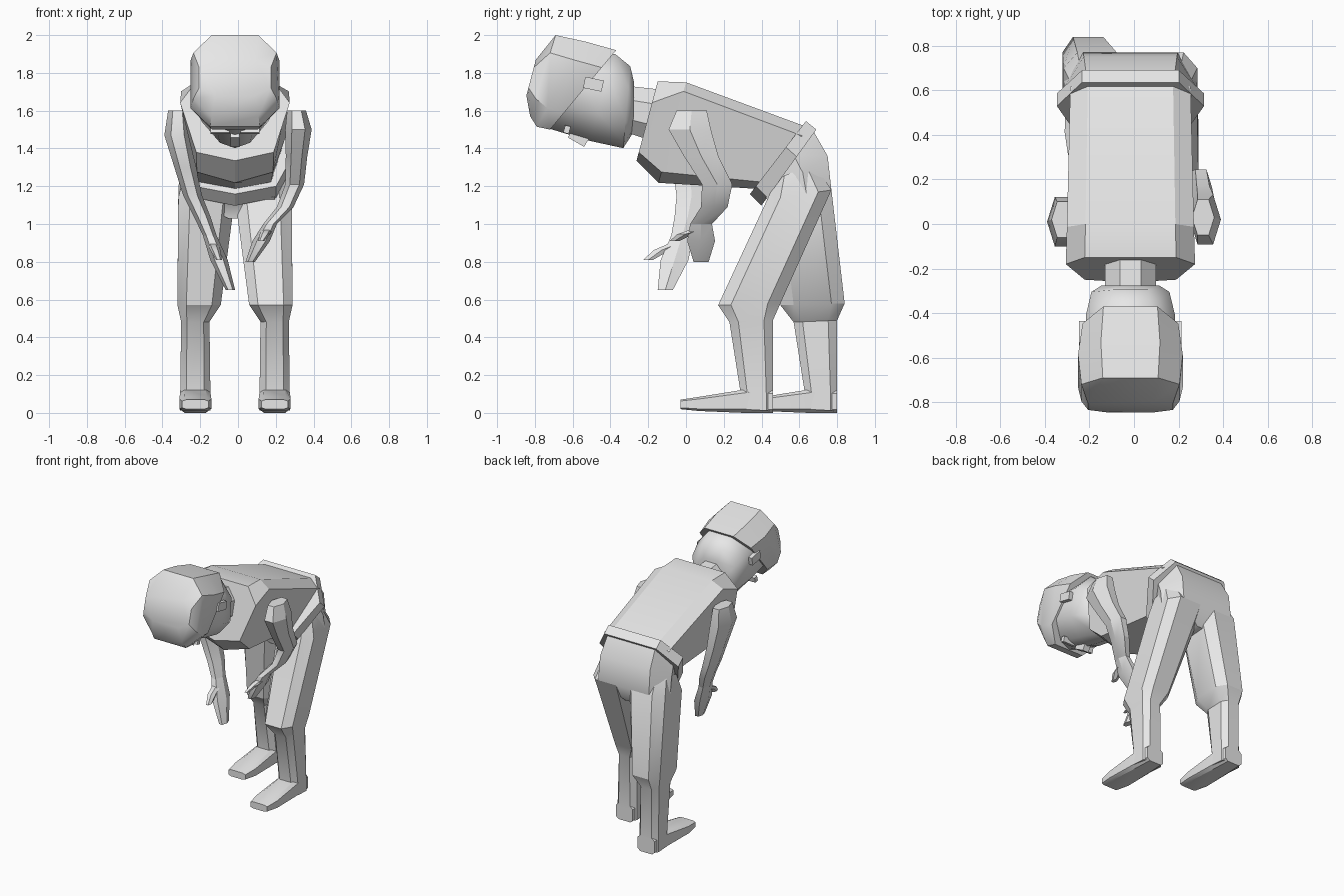
import bpy
import bmesh
from math import sin, cos, pi, radians, copysign
from mathutils import Vector

default_cube = bpy.data.objects.get("Cube")
if default_cube:
    bpy.data.objects.remove(default_cube, do_unlink=True)

# One plain material for the whole figure
grey = bpy.data.materials.new("plain grey")
grey.use_nodes = True
grey.diffuse_color = (.8, .8, .8, 1)
shader = grey.node_tree.nodes["Principled BSDF"]
shader.inputs["Base Color"].default_value = grey.diffuse_color

middle = -.016  # body centre line


def finish(name, bm, sharp):
    """Turn a bmesh into a shaded object."""
    bmesh.ops.recalc_face_normals(bm, faces=bm.faces)
    mesh = bpy.data.meshes.new(name)
    bm.to_mesh(mesh)
    bm.free()
    mesh.materials.append(grey)
    part = bpy.data.objects.new(name, mesh)
    bpy.context.collection.objects.link(part)
    bpy.ops.object.select_all(action='DESELECT')
    part.select_set(True)
    bpy.context.view_layer.objects.active = part
    bpy.ops.object.shade_smooth_by_angle(angle=radians(sharp))


def section(sides, power, keel):
    """Polygon as (share of half-width, share from top to low); a lower power is squarer."""
    turn = pi / sides if sides % 4 == 0 else 0
    angles = [turn + 2 * pi * step / sides for step in range(sides)]
    across = [copysign(abs(cos(angle)) ** power, cos(angle)) for angle in angles]
    along = [copysign(abs(sin(angle)) ** power, sin(angle)) for angle in angles]
    points = [(w / max(across), .5 - .5 * t / max(along)) for w, t in zip(across, along)]
    if keel:
        points.insert(sides - sides // 4, (0, 1 + keel))
    return points


def ring(half, top, low, x=middle, side=.5):
    """Half-width, top and low ends as (y, z), centre x, and where the ring is widest."""
    return x, half, Vector(top), Vector(low), side


def loft(name, rings, sides=8, power=1, keel=0, sharp=30):
    """Skin a closed solid over a row of rings."""
    bm = bmesh.new()
    outline = section(sides, power, keel)
    loops = []
    for x, half, top, low, side in rings:
        loop = []
        for w, t in outline:
            shift = (side - .5) * max(0, 1 - abs(2 * t - 1))
            loop.append(bm.verts.new((x + half * w, *top.lerp(low, t + shift))))
        loops.append(loop)
    for loop, following in zip(loops, loops[1:]):
        for i in range(len(loop)):
            bm.faces.new((loop[i - 1], loop[i], following[i], following[i - 1]))
    bm.faces.new(loops[0])
    bm.faces.new(loops[-1])
    finish(name, bm, sharp)


def limb(name, joints, halves):
    """Six-sided limb through joints, deeper than it is wide."""
    rings = []
    for joint, half in zip(joints, halves):
        x, y, z = joint
        depth = half * 1.6
        rings.append(ring(half, top=(y - depth, z), low=(y + depth, z), x=x))
    loft(name, rings, sides=6)


def box(name, centre, size, tilt=0):
    """Block turned about the x axis."""
    bm = bmesh.new()
    bmesh.ops.create_cube(bm, size=1)
    bmesh.ops.scale(bm, vec=size, verts=bm.verts)
    for vert in bm.verts:
        y, z = vert.co.yz
        turn = radians(tilt)
        vert.co.yz = y * cos(turn) - z * sin(turn), y * sin(turn) + z * cos(turn)
    bmesh.ops.translate(bm, vec=centre, verts=bm.verts)
    finish(name, bm, sharp=30)


# Torso, belt and hips
loft("torso", [
    ring(half=.29, top=(-.15, 1.755), low=(-.25, 1.38), side=.3),
    ring(half=.285, top=(0, 1.75), low=(-.13, 1.275), side=.1),
    ring(half=.27, top=(.65, 1.51), low=(.42, 1.22), side=.15),
], sides=6, power=.5, keel=.12, sharp=20)
loft("belt", [
    ring(half=.33, top=(.635, 1.545), low=(.37, 1.2), side=.4),
    ring(half=.33, top=(.69, 1.5), low=(.43, 1.14), side=.4),
], sides=6, power=.6, keel=.12, sharp=20)
loft("hips", [
    ring(half=.28, top=(.67, 1.5), low=(.42, 1.16), side=.4),
    ring(half=.295, top=(.75, 1.36), low=(.42, 1.14), side=.4),
    ring(half=.3, top=(.77, 1.18), low=(.44, 1.12), side=.4),
    ring(half=.05, top=(.7, 1.05), low=(.46, 1.03)),
], sides=6, power=.5, sharp=40)

# Legs: the left one steps forward, the right one stays behind
for name, side, heel, knee, shin in [
        ("left", 1, .46, .17, .23), ("right", -1, .8, .5, .57)]:
    hip_x = middle + side * .15
    knee_x = middle + side * .19
    foot_x = middle + side * .21
    ankle = heel - .17
    toe = heel - .49
    loft(name + "_leg", [
        ring(half=.12, top=(.48, 1.24), low=(.68, 1.32), x=hip_x),
        ring(half=.15, top=(.43, 1.13), low=(.77, 1.18), x=hip_x),
        ring(half=.115, top=(knee, .57), low=(heel + .04, .58), x=knee_x),
        ring(half=.075, top=(shin, .48), low=(heel, .49), x=foot_x),
        ring(half=.08, top=(ankle, .1), low=(heel, .1), x=foot_x),
        ring(half=.08, top=(ankle, .02), low=(heel, .01), x=foot_x),
    ], power=.6)
    loft(name + "_foot", [
        ring(half=.07, top=(toe, .07), low=(toe, .02), x=foot_x),
        ring(half=.085, top=(toe + .1, .085), low=(toe + .1, .01), x=foot_x),
        ring(half=.08, top=(heel - .11, .13), low=(heel - .15, 0), x=foot_x),
        ring(half=.07, top=(heel, .12), low=(heel, 0), x=foot_x),
    ], power=.4, sharp=25)

# Arms from shoulder to wrist, each with a hand and a thumb
arm_paths = {
    "left": [(.31, .03, 1.6), (.32, .02, 1.5), (.31, .08, 1.36), (.3, .165, 1.21),
             (.25, .15, 1.09), (.17, .08, 1)],
    "right": [(-.32, .02, 1.6), (-.32, .01, 1.47), (-.28, .02, 1.3), (-.24, .03, 1.15),
              (-.19, .01, 1.04), (-.15, -.02, .94)],
}
fingertips = {"left": (.065, .08, .8), "right": (-.04, -.11, .65)}
for name, path in arm_paths.items():
    limb(name + "_arm", path, halves=(.05, .07, .057, .05, .044, .036))
    wrist, tip = Vector(path[-1]), Vector(fingertips[name])
    palm = wrist.lerp(tip, .45)
    limb(name + "_hand", (wrist, palm, tip), halves=(.036, .046, .025))
    thumb = palm + Vector((0, -.14, 0))
    limb(name + "_thumb", (wrist.lerp(palm, .3), wrist.lerp(thumb, .6), thumb),
         halves=(.03, .027, .016))

# Neck and head, bowed so the face points down
loft("neck", [
    ring(half=.115, top=(-.3, 1.73), low=(-.3, 1.48)),
    ring(half=.115, top=(-.12, 1.71), low=(-.18, 1.44)),
])
loft("head", [
    ring(half=.13, top=(-.275, 1.75), low=(-.28, 1.5)),
    ring(half=.175, top=(-.295, 1.835), low=(-.33, 1.43)),
    ring(half=.2, top=(-.375, 1.9), low=(-.5, 1.47)),
    ring(half=.2, top=(-.5, 1.9), low=(-.74, 1.54)),
], power=.9, keel=.07, sharp=50)
loft("hair", [
    ring(half=.215, top=(-.37, 1.92), low=(-.72, 1.5)),
    ring(half=.235, top=(-.53, 1.965), low=(-.79, 1.515)),
    ring(half=.22, top=(-.69, 2), low=(-.825, 1.57)),
    ring(half=.19, top=(-.795, 1.87), low=(-.845, 1.68)),
], power=.65, sharp=42)

# Ears, brows and nose
for name, side in [("left", 1), ("right", -1)]:
    box(name + "_ear", centre=(middle + side * .2, -.49, 1.74), size=(.06, .1, .06), tilt=-12)
    box(name + "_brow", centre=(middle + side * .08, -.63, 1.5), size=(.1, .03, .04), tilt=-15)
box("nose", centre=(middle, -.57, 1.455), size=(.05, .1, .05), tilt=-30)
